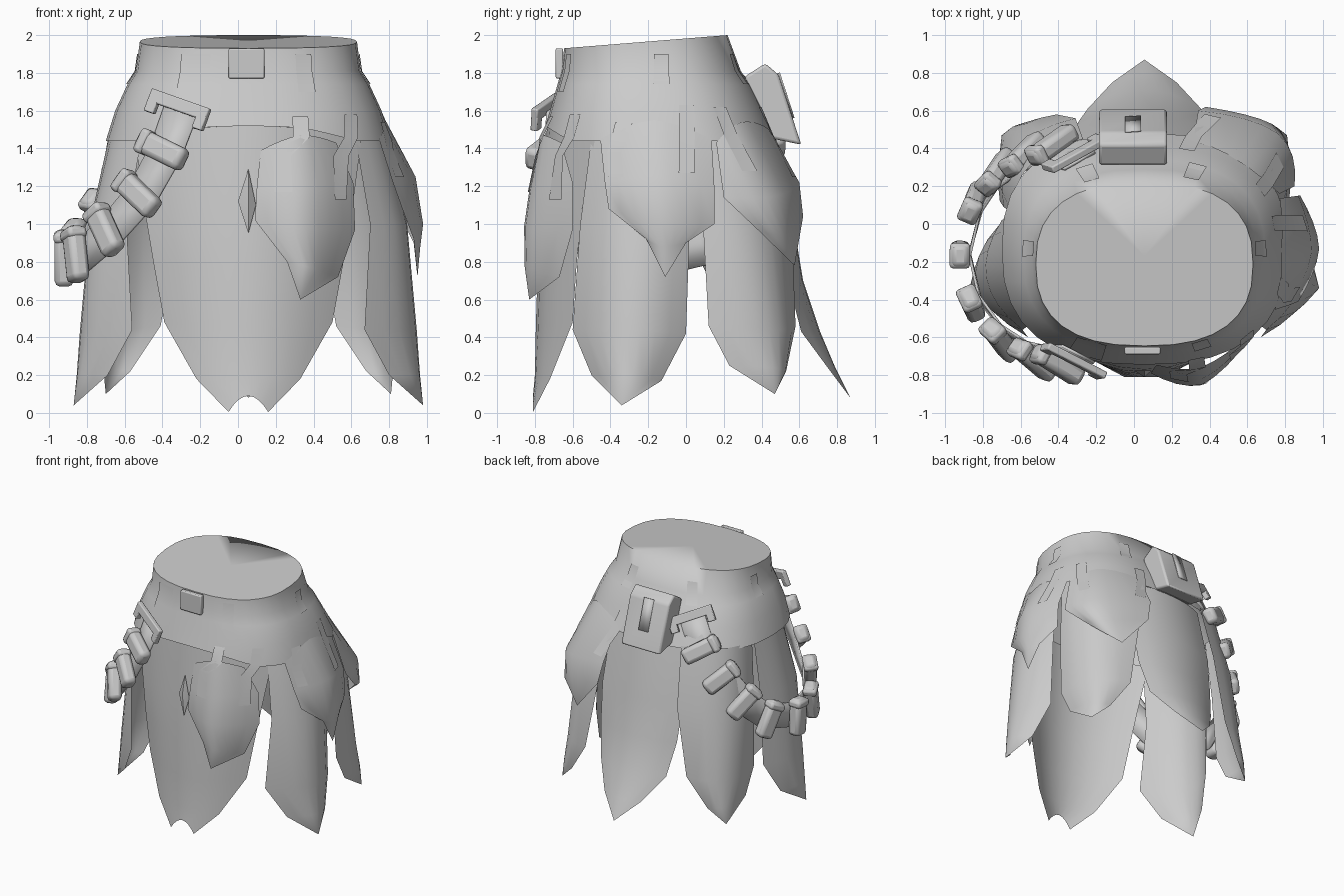
import bpy, bmesh, math
from mathutils import Vector
from mathutils.bvhtree import BVHTree

if "Cube" in bpy.data.objects:
    bpy.data.objects.remove(bpy.data.objects["Cube"])

CX, CY = 0.055, -0.15
X, Y, Z = Vector((1, 0, 0)), Vector((0, 1, 0)), Vector((0, 0, 1))
grey = bpy.data.materials.new("cloth_grey")
grey.diffuse_color = (0.6, 0.6, 0.6, 1)
grey.use_nodes = True
grey.node_tree.nodes["Principled BSDF"].inputs["Base Color"].default_value = grey.diffuse_color


def make(name, verts, faces, angle=40, thick=0.0, bevel=0.0):
    me = bpy.data.meshes.new(name)
    me.from_pydata([tuple(v) for v in verts], [], faces)
    bm = bmesh.new()
    bm.from_mesh(me)
    bmesh.ops.remove_doubles(bm, verts=bm.verts, dist=1e-5)
    bmesh.ops.recalc_face_normals(bm, faces=bm.faces)
    bm.to_mesh(me)
    bm.free()
    me.materials.append(grey)
    ob = bpy.data.objects.new(name, me)
    bpy.context.collection.objects.link(ob)
    if thick:
        m = ob.modifiers.new("thickness", 'SOLIDIFY')
        m.thickness, m.offset = thick, 0
    if bevel:
        m = ob.modifiers.new("bevel", 'BEVEL')
        m.width, m.segments = bevel, 2
    bpy.ops.object.select_all(action='DESELECT')
    ob.select_set(True)
    bpy.context.view_layer.objects.active = ob
    bpy.ops.object.shade_smooth_by_angle(angle=math.radians(angle))
    return ob


def grid(rows, cols, closed=False):
    n = cols if closed else cols - 1
    return [(r * cols + c, r * cols + (c + 1) % cols, (r + 1) * cols + (c + 1) % cols, (r + 1) * cols + c)
            for r in range(rows - 1) for c in range(n)]


def outward(p):
    return Vector(((p.x - CX) / 0.8, (p.y - CY) / 0.65, 0)).normalized()


def snap(p, trees, gap):
    """Outermost surface point at p, seen along the outward direction."""
    n = outward(p)
    hits = [t.ray_cast(p + n, -n, 1.3)[0] for t in trees]
    hits = [h for h in hits if h is not None]
    return max(hits, key=lambda h: h.dot(n)) + n * gap if hits else p


def tree(ob):
    return BVHTree.FromPolygons([v.co for v in ob.data.vertices], [p.vertices for p in ob.data.polygons])


def panel(name, rows, mirror=False, tuck=None, power=2.0):
    """Cloth panel: each row is left, middle, right, bowed outward between its edges."""
    verts, n = [], 8
    for k, row in enumerate(rows):
        l, m, r = [Vector(p) for p in (row if len(row) == 3 else row * 3)]
        for i in range(n + 1):
            t = i / n
            p = l.lerp(r, t) + (m - (l + r) / 2) * (1 - abs(2 * t - 1) ** power)
            if mirror:
                p.x = 2 * CX - p.x
            if tuck and k == 0:
                p = snap(p, [tuck], .006)
            verts.append(p)
    return make(name, verts, grid(len(rows), n + 1), 60)


def frames(pts):
    pts = [Vector(p) for p in pts]
    for i, p in enumerate(pts):
        t = (pts[min(i + 1, len(pts) - 1)] - pts[max(i - 1, 0)]).normalized()
        n = outward(p)
        n = (n - t * n.dot(t)).normalized()
        yield p, t, n, t.cross(n)


def ribbon(name, pts, width, thick=0.015, shift=0.0):
    verts = []
    for p, t, n, w in frames(pts):
        verts += [p + n * shift - w * width / 2, p + n * shift + w * width / 2]
    return make(name, verts, grid(len(pts), 2), 30, thick)


def strap(name, pts, width, trees):
    """Thin strap lying on the cloth, with level ends."""
    verts = []
    for p in [Vector(q) for q in pts]:
        w = outward(p).cross(Z) * width / 2
        verts += [snap(p - w, trees, .008), snap(p + w, trees, .008)]
    return make(name, verts, grid(len(pts), 2), 30)


def block(name, p, axes, size, bevel):
    verts = [p + sum((a * s * k / 2 for a, s, k in zip(axes, size, (i, j, l))), Vector())
             for i in (-1, 1) for j in (-1, 1) for l in (-1, 1)]
    faces = [(0, 1, 3, 2), (4, 6, 7, 5), (0, 4, 5, 1), (2, 3, 7, 6), (0, 2, 6, 4), (1, 5, 7, 3)]
    return make(name, verts, faces, 50, bevel=bevel)


# Yoke: tilted waist with a flat cap, flaring down to the hem
N = 32
verts = []
for k, (z, a, y0, y1) in enumerate([(1.96, .575, -.645, .22), (1.81, .595, -.66, .29), (1.74, .64, -.68, .34),
                                    (1.6, .705, -.72, .41), (1.44, .755, -.745, .48)]):
    for i in range(N):
        an = 2 * math.pi * i / N
        c, s = math.cos(an), math.sin(an)
        x = CX + a * math.copysign(abs(c) ** .8, c)
        y = (y0 + y1) / 2 + (y1 - y0) / 2 * math.copysign(abs(s) ** .8, s)
        zz = z
        if k == 0:
            zz = 1.93 + .07 * (y + .65) / .87
        if k == 4 and s < -.75:
            zz += .08 * (-s - .75) / .25
        verts.append((x, y, zz))
faces = grid(5, N, True)
verts.append((CX, -.17, 1.968))
faces += [(i, (i + 1) % N, len(verts) - 1) for i in range(N)]
yoke = tree(make("yoke", verts, faces, 75))


# Long hanging panels
def centred(name, rows):
    panel(name, [[(CX - w, ye, ze), (CX, ym, zm), (CX + w, ye, ze)] for w, ye, ze, ym, zm in rows])

centred("front_panel", [(.60, -.48, 1.46, -.735, 1.52), (.55, -.55, 1.08, -.77, 1.08), (.50, -.58, .78, -.785, .78),
                        (.445, -.60, .48, -.795, .45), (.275, -.72, .18, -.80, .2), (.105, -.81, .005, -.81, .09)])
centred("back_panel", [(.36, .38, 1.46, .46, 1.46), (.37, .49, 1.0, .57, 1.0), (.35, .54, .7, .62, .7),
                       (.30, .61, .43, .71, .43), (.17, .75, .24, .79, .24), (0, .87, .08, .87, .08)])
for side, mir in (("right", False), ("left", True)):
    panel(side + "_side_panel", [
        [(.62, -.50, 1.46), (.78, -.25, 1.46), (.77, .05, 1.46)],
        [(.70, -.56, 1.0), (.89, -.29, 1.0), (.81, .02, 1.0)],
        [(.67, -.60, .44), (.94, -.32, .44), (.82, 0, .42)],
        [(.80, -.50, .2), (.96, -.33, .2), (.89, -.13, .17)],
        [(.98, -.34, .04)]], mir)
    panel(side + "_rear_panel", [
        [(.76, .06, 1.46), (.66, .31, 1.46), (.38, .45, 1.46)],
        [(.80, .09, 1.0), (.74, .39, 1.0), (.42, .56, 1.0)],
        [(.82, .12, .46), (.78, .44, .44), (.52, .58, .46)],
        [(.82, .23, .25), (.80, .46, .24), (.68, .53, .22)],
        [(.81, .47, .1)]], mir)

# Short overlapping petals on the right half, tops lying on the yoke
petals = [panel("front_petal", [
    [(.12, -.745, 1.39), (.33, -.765, 1.47), (.52, -.66, 1.43)],
    [(.10, -.77, 1.2), (.36, -.82, 1.2), (.61, -.60, 1.22)],
    [(.09, -.79, 1.02), (.36, -.85, .98), (.62, -.60, .97)],
    [(.26, -.83, .8), (.38, -.845, .77), (.53, -.67, .72)],
    [(.33, -.83, .6)]], tuck=yoke, power=1.6), panel("side_petal", [
    [(.72, -.44, 1.45), (.81, -.17, 1.55), (.78, .14, 1.45)],
    [(.82, -.43, 1.22), (.94, -.15, 1.25), (.87, .15, 1.2)],
    [(.87, -.41, 1.08), (.98, -.13, 1.0), (.88, .15, 1.0)],
    [(.93, -.21, .92), (.965, -.12, .88), (.93, 0, .9)],
    [(.95, -.11, .72)]], tuck=yoke, power=1.6), panel("rear_petal", [
    [(.77, .16, 1.43), (.68, .36, 1.54), (.32, .46, 1.5)],
    [(.85, .20, 1.14), (.76, .48, 1.15), (.34, .60, 1.22)],
    [(.80, .39, .96), (.73, .53, .95), (.38, .62, 1.04)],
    [(.60, .575, .78)]], tuck=yoke, power=1.8)]
cloth = [yoke] + [tree(o) for o in petals]

# Straps holding the petals
for i, pts in enumerate([
        [(.35, -.765, 1.57), (.34, -.78, 1.46), (.24, -.82, 1.36), (.24, -.83, 1.17)],
        [(.61, -.60, 1.58), (.60, -.62, 1.46), (.55, -.68, 1.36), (.55, -.70, 1.13)],
        [(.74, -.32, 1.54), (.78, -.35, 1.44), (.86, -.40, 1.38), (.88, -.38, 1.25)],
        [(.80, .02, 1.63), (.84, .02, 1.5), (.94, .01, 1.27)],
        [(.73, .22, 1.62), (.76, .27, 1.47), (.80, .36, 1.28)],
        [(.30, .46, 1.62), (.34, .54, 1.46), (.42, .58, 1.25)]]):
    strap("petal_strap_%d" % i, pts, .09, cloth)

# Belt loops lying flat below the waist
for i, (x, y, z, w) in enumerate([(.36, -.65, 1.72, .09), (.66, -.13, 1.76, .08), (-.55, -.13, 1.76, .08),
                                  (.33, .30, 1.8, .09), (-.26, .30, 1.8, .09), (-.24, -.66, 1.58, .17)]):
    strap("belt_loop_%d" % i, [(x, y, 1.9), (x, y, 1.81), (x, y, 1.74), (x, y, z - .02)], w, [yoke])

# Buckle at the front and the small fold below it
block("buckle", Vector((.045, -.67, 1.85)), (X, Y, Z), (.19, .04, .16), .008)
make("front_fold", [(.055, -.775, 1.29), (0, -.775, 1.12), (.055, -.79, .95), (.095, -.775, 1.1), (.055, -.81, 1.14)],
     [(0, 1, 4), (1, 2, 4), (2, 3, 4), (3, 0, 4)], 20)

# Rear pouch: side profile extruded across
prof = [(.31, 1.78), (.42, 1.85), (.49, 1.79), (.61, 1.42), (.42, 1.46)]
n = len(prof)
make("rear_pouch", [(x, y, z) for x in (-.185, .175) for y, z in prof],
     [tuple(range(n)), tuple(range(n, 2 * n))] + [(i, (i + 1) % n, n + (i + 1) % n, n + i) for i in range(n)],
     45, bevel=.015)
ribbon("pouch_tab", [(-.005, .49, 1.8), (-.005, .568, 1.56)], .085, .008)

# Looped bandolier draped over the left side
full = [(-.31, -.725, 1.63), (-.40, -.735, 1.39), (-.53, -.71, 1.16), (-.70, -.61, .97), (-.85, -.42, .84),
        (-.91, -.16, .82), (-.84, .11, .88), (-.72, .27, 1.05), (-.58, .36, 1.25), (-.43, .41, 1.46),
        (-.30, .37, 1.69)]
ribbon("bandolier_band", full, .2, .015, -.04)
for i, (p, t, nn, w) in enumerate(frames(full)):
    if 0 < i < len(full) - 1:
        block("bandolier_pouch_%d" % i, p + nn * .01, (w, t, nn), (.30, .125, .10), .03)
        block("pouch_cap_%d" % i, p + nn * .012 + w * .11, (w, t, nn), (.06, .135, .108), .02)
    else:
        # End clips: a bar with two hooked tips
        block("bandolier_clip_%d" % i, p, (w, t, nn), (.36, .07, .04), .008)
        d = 1 if i == 0 else -1
        for s in (-1, 1):
            block("clip_tip_%d" % i, p + w * s * .15 + t * d * .05, (w, t, nn), (.06, .08, .04), .006)
